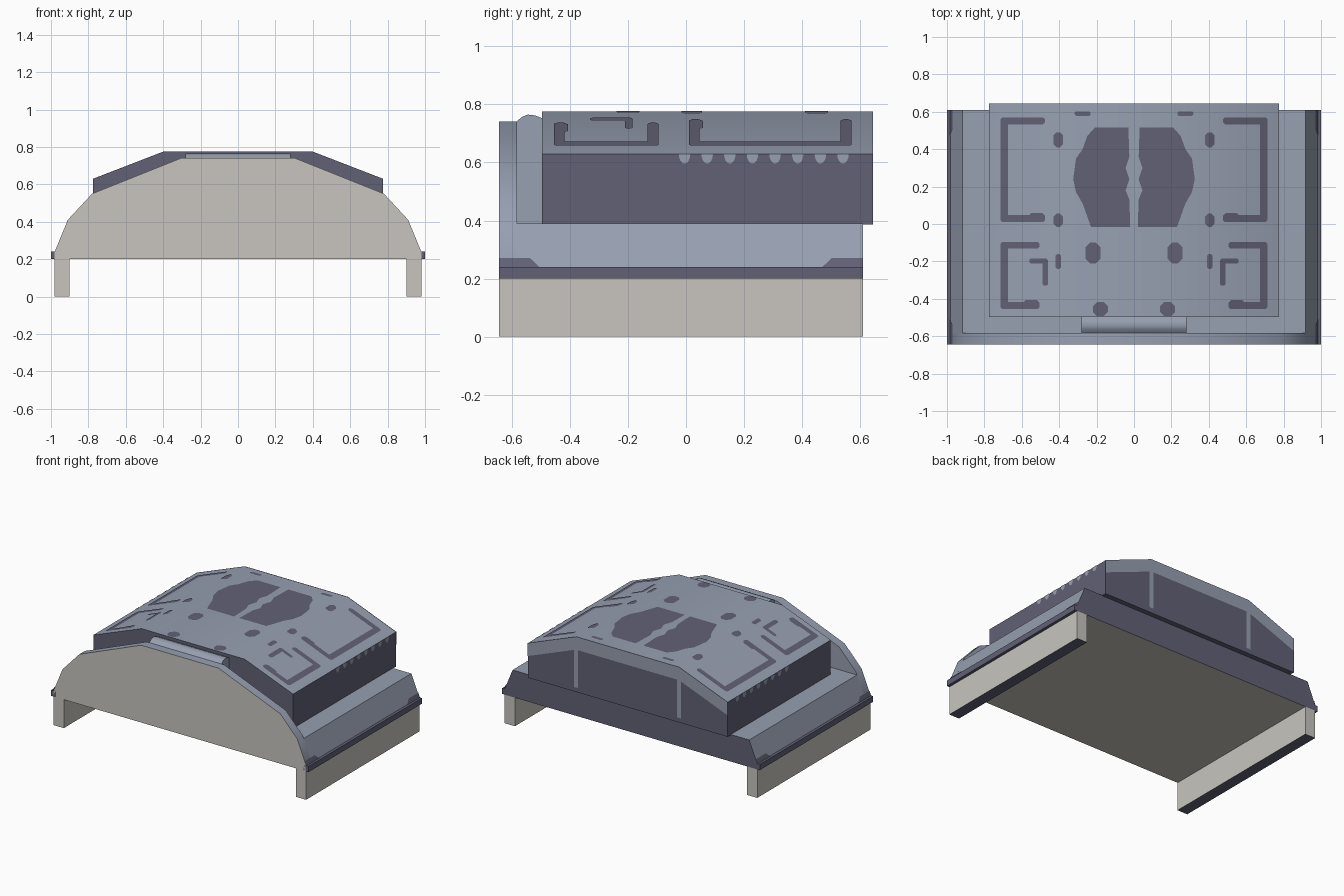
import bpy, bmesh, math
from mathutils import Vector

if "Cube" in bpy.data.objects:
    bpy.data.objects.remove(bpy.data.objects["Cube"])


def material(name, rgb):
    m = bpy.data.materials.new(name)
    m.use_nodes = True
    m.diffuse_color = (*rgb, 1)
    m.node_tree.nodes["Principled BSDF"].inputs["Base Color"].default_value = (*rgb, 1)
    return m


MATS = [material("blue grey", (0.31, 0.35, 0.44)),
        material("dark slate", (0.12, 0.12, 0.18)),
        material("warm stone", (0.58, 0.56, 0.52))]
LIGHT, DARK, STONE = range(3)


def finish(name, bm, rule, smooth=False):
    bm.normal_update()
    for f in bm.faces:
        f.material_index = rule(f.normal)
    me = bpy.data.meshes.new(name)
    bm.to_mesh(me)
    bm.free()
    for m in MATS:
        me.materials.append(m)
    ob = bpy.data.objects.new(name, me)
    bpy.context.collection.objects.link(ob)
    if smooth:
        bpy.ops.object.select_all(action='DESELECT')
        ob.select_set(True)
        bpy.context.view_layer.objects.active = ob
        bpy.ops.object.shade_smooth_by_angle(angle=math.radians(30))
    return ob


def prism(name, pts, start, step, rule, smooth=False):
    """Extrude a closed outline of 3D points along a step vector."""
    bm = bmesh.new()
    face = bm.faces.new([bm.verts.new(Vector(p) + Vector(start)) for p in pts])
    ext = bmesh.ops.extrude_face_region(bm, geom=[face])
    moved = [v for v in ext["geom"] if isinstance(v, bmesh.types.BMVert)]
    bmesh.ops.translate(bm, verts=moved, vec=step)
    bmesh.ops.recalc_face_normals(bm, faces=bm.faces)
    return finish(name, bm, rule, smooth)


def arch(half):
    """Mirror a right-hand (x, z) outline, listed bottom to top."""
    return [(x, 0, z) for x, z in half] + [(-x, 0, z) for x, z in reversed(half)]


def block(name, x0, x1, y0, y1, z0, z1, rule):
    return prism(name, [(x0, 0, z0), (x1, 0, z0), (x1, 0, z1), (x0, 0, z1)],
                 (0, y0, 0), (0, y1 - y0, 0), rule)


def sheet(name, polys, color, out, cuts=(), place=None):
    """Thin painted plate made of polygons, all facing the given direction."""
    bm = bmesh.new()
    for poly in polys:
        bm.faces.new([bm.verts.new(p) for p in poly])
    for x in cuts:
        bmesh.ops.bisect_plane(bm, geom=bm.verts[:] + bm.edges[:] + bm.faces[:],
                               plane_co=(x, 0, 0), plane_no=(1, 0, 0))
    if place:
        bmesh.ops.triangulate(bm, faces=bm.faces[:])
        for v in bm.verts:
            v.co = place(v.co)
    bm.normal_update()
    bmesh.ops.reverse_faces(bm, faces=[f for f in bm.faces if f.normal.dot(Vector(out)) < 0])
    return finish(name, bm, lambda n: color)


def mirrored(polys):
    return polys + [[(-p[0], p[1], p[2]) for p in poly] for poly in polys]


# Lower body with sloped sides
def body_rule(n):
    return DARK if n.y > 0.5 else STONE if n.z < -0.5 else LIGHT


prism("lower_body", arch([(0.98, 0.2), (0.98, 0.24), (0.918, 0.39)]),
      (0, -0.59, 0), (0, 1.2, 0), body_rule)

# Front arch wall
prism("front_arch", arch([(0.98, 0.2), (0.98, 0.24), (0.91, 0.41), (0.78, 0.55), (0.3, 0.742)]),
      (0, -0.645, 0), (0, 0.062, 0),
      lambda n: STONE if n.y < -0.5 or n.z < -0.5 else LIGHT, True)

# Runners and trim rails
for side, s in (("left", 1), ("right", -1)):
    block(side + "_runner", s * 0.9, s * 0.98, -0.645, 0.61, 0, 0.2,
          lambda n: DARK if n.z < -0.5 else STONE)
    block(side + "_trim_rail", s * 0.96, s, -0.645, 0.61, 0.2, 0.24, lambda n: DARK)

# Raised upper box with faceted roof
roof = [(0.775, 0.63), (0.4, 0.775)]
prism("upper_box", arch([(0.775, 0.387)] + roof), (0, -0.497, 0), (0, 1.142, 0),
      lambda n: LIGHT if n.z > 0.5 else DARK, True)

# Rounded filler between the arch and the box
prism("front_roll", [(0, -0.588, 0.38), (0, -0.588, 0.738), (0, -0.565, 0.757), (0, -0.545, 0.765),
                     (0, -0.52, 0.762), (0, -0.49, 0.75), (0, -0.49, 0.38)],
      (-0.28, 0, 0), (0.56, 0, 0), lambda n: LIGHT, True)

# Light band and struts on the back of the box
edge = arch(roof)
sheet("back_band", [[a, b, (b[0], 0, b[2] - 0.09), (a[0], 0, a[2] - 0.09)]
                    for a, b in zip(edge, edge[1:])], LIGHT, (0, 1, 0),
      place=lambda p: Vector((p.x, 0.648, p.z)))
sheet("back_struts", mirrored([[(0.385, 0.648, 0.42), (0.415, 0.648, 0.42),
                                (0.415, 0.648, 0.69), (0.385, 0.648, 0.69)]]), LIGHT, (0, 1, 0))

# Scalloped drips along the box sides
for side, s in (("left", 1), ("right", -1)):
    drips = []
    for i in range(8):
        y = -0.005 + i * 0.078
        drips.append([(s * 0.778, y + 0.02 * math.cos(a), 0.63 - 0.034 * math.sin(a))
                      for a in [math.pi * k / 8 for k in range(9)]])
    sheet(side + "_drips", drips, LIGHT, (s, 0, 0))

# Dark corner plates at the ends of the side slopes
def on_slope(p):
    x = 0.984 - (p.z - 0.24) * 0.41
    return Vector((math.copysign(x, p.x), p.y, p.z))


for side, s in (("left", 1), ("right", -1)):
    ends = [[(s, e, 0.24), (s, e + d * 0.14, 0.24), (s, e + d * 0.108, 0.27), (s, e, 0.27)]
            for e, d in ((-0.645, 1), (0.61, -1))]
    sheet(side + "_corner_plates", ends, DARK, (s, 0, 0), place=on_slope)


# Painted roof markings, draped over the facets
def on_roof(p):
    t = max(0, abs(p.x) - 0.4) / 0.375
    return Vector((p.x, p.y, 0.778 - 0.145 * t))


def bar(x0, x1, y0, y1):
    """Rectangle with chamfered corners."""
    c = 0.3 * min(x1 - x0, y1 - y0)
    return [(x0 + c, y0, 0), (x1 - c, y0, 0), (x1, y0 + c, 0), (x1, y1 - c, 0),
            (x1 - c, y1, 0), (x0 + c, y1, 0), (x0, y1 - c, 0), (x0, y0 + c, 0)]


def bracket(y0, y1, inner):
    return [bar(0.675, 0.715, y0, y1), bar(inner, 0.715, y1 - 0.037, y1),
            bar(inner, 0.715, y0, y0 + 0.037), bar(inner, inner + 0.09, y0, y0 + 0.048)]


marks = bracket(0.01, 0.57, 0.475) + bracket(-0.455, -0.095, 0.505)
marks += [bar(0.46, 0.56, -0.21, -0.185), bar(0.46, 0.49, -0.33, -0.185)]
for x, y, w, h in [(0.405, 0.45, 0.05, 0.08), (0.405, 0.02, 0.05, 0.07), (0.405, -0.2, 0.03, 0.08),
                   (0.22, -0.155, 0.08, 0.11), (0.18, -0.455, 0.08, 0.075), (0.275, 0.59, 0.085, 0.025)]:
    marks.append(bar(x - w / 2, x + w / 2, y - h / 2, y + h / 2))

# Two wavy central patches
outline = [(0.03, 0.515), (0.21, 0.515), (0.25, 0.47), (0.275, 0.4), (0.31, 0.35), (0.325, 0.24),
           (0.31, 0.17), (0.275, 0.11), (0.25, 0.04), (0.23, -0.015), (0.02, -0.015), (0.025, 0.13),
           (0.045, 0.18), (0.025, 0.24), (0.045, 0.3), (0.025, 0.36)]
marks.append([(x, y, 0) for x, y in outline])
sheet("roof_markings", mirrored(marks), DARK, (0, 0, 1), cuts=(-0.4, 0.4), place=on_roof)
